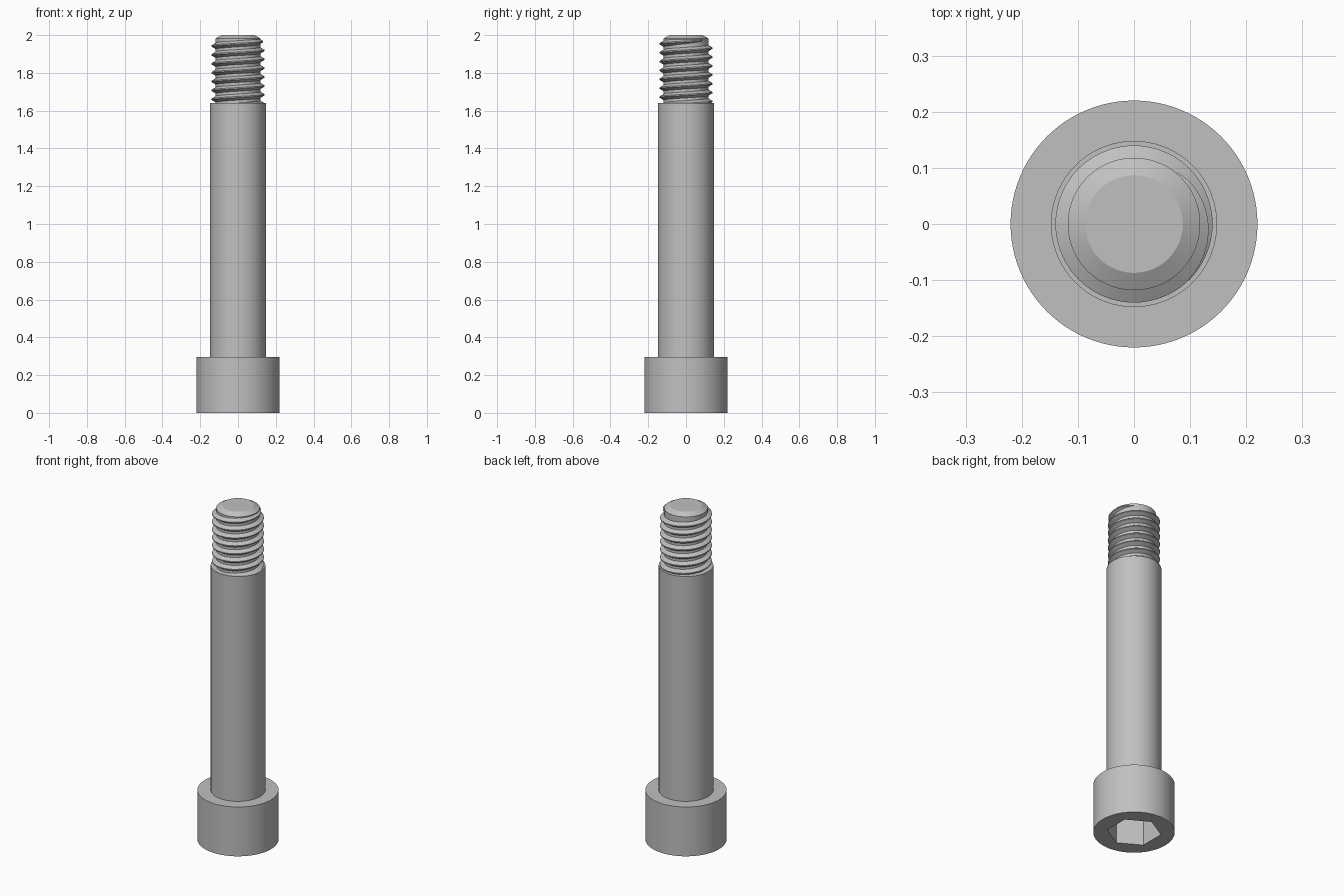
import bpy
import bmesh
import math

if "Cube" in bpy.data.objects:
    bpy.data.objects.remove(bpy.data.objects["Cube"])

SEGMENTS = 96
HEAD_R, SHOULDER_R, CREST_R, ROOT_R, TIP_R = 0.22, 0.148, 0.14, 0.118, 0.087
HEAD_TOP, SHOULDER_TOP, CHAMFER_Z, TIP_Z = 0.295, 1.64, 1.983, 2.0
SOCKET_R, SOCKET_DEPTH = 0.147, 0.16
PITCH = 0.047

steel = bpy.data.materials.new("steel grey")
steel.use_nodes = True
steel.diffuse_color = (0.53, 0.53, 0.53, 1)
steel.node_tree.nodes["Principled BSDF"].inputs["Base Color"].default_value = steel.diffuse_color


def finish(name, bm, recalc=True):
    if recalc:
        bmesh.ops.recalc_face_normals(bm, faces=bm.faces)
    mesh = bpy.data.meshes.new(name)
    bm.to_mesh(mesh)
    bm.free()
    mesh.materials.append(steel)
    obj = bpy.data.objects.new(name, mesh)
    bpy.context.collection.objects.link(obj)
    bpy.ops.object.select_all(action="DESELECT")
    obj.select_set(True)
    bpy.context.view_layer.objects.active = obj
    bpy.ops.object.shade_smooth_by_angle(angle=math.radians(25))
    return obj


def ring(bm, radius, z, count=SEGMENTS, turn=0.0):
    angles = [turn + math.tau * i / count for i in range(count)]
    return [bm.verts.new((radius * math.cos(a), radius * math.sin(a), z)) for a in angles]


def skin(bm, lower, upper):
    n = len(lower)
    for i in range(n):
        j = (i + 1) % n
        bm.faces.new((lower[i], lower[j], upper[j], upper[i]))


def lathe(bm, profile):
    rings = [ring(bm, r, z) for r, z in profile]
    for lower, upper in zip(rings, rings[1:]):
        skin(bm, lower, upper)
    return rings


def loop_edges(bm, loop):
    return [bm.edges.get((loop[i - 1], loop[i])) for i in range(len(loop))]


# Head with a hexagonal socket sunk into its underside
bm = bmesh.new()
rings = lathe(bm, [(HEAD_R, 0), (HEAD_R, HEAD_TOP)])
bm.faces.new(rings[-1])
mouth = ring(bm, SOCKET_R, 0, 6, math.radians(30))
floor = ring(bm, SOCKET_R, SOCKET_DEPTH, 6, math.radians(30))
skin(bm, mouth, floor)
bm.faces.new(floor)
bmesh.ops.triangle_fill(bm, edges=loop_edges(bm, rings[0]) + loop_edges(bm, mouth),
                        use_beauty=True, normal=(0, 0, -1))
finish("socket_head", bm)

# Plain shoulder
bm = bmesh.new()
rings = lathe(bm, [(SHOULDER_R, HEAD_TOP - 0.01), (SHOULDER_R, SHOULDER_TOP)])
bm.faces.new(rings[0])
bm.faces.new(rings[-1])
finish("shoulder", bm)

# Threaded end core with a chamfered tip
bm = bmesh.new()
rings = lathe(bm, [(ROOT_R, SHOULDER_TOP - 0.01), (ROOT_R, CHAMFER_Z), (TIP_R, TIP_Z)])
bm.faces.new(rings[0])
bm.faces.new(rings[-1])
finish("thread_core", bm)

# Right-handed thread ridge, starting inside the shoulder and fading out at the top
bm = bmesh.new()
end_angle = math.radians(50)
fade = math.radians(100)
steps_per_turn = 72
steps = 8 * steps_per_turn
previous = None
for i in range(steps + 1):
    back = math.tau * (steps - i) / steps_per_turn
    angle = end_angle - back
    z = 1.966 + PITCH * angle / math.tau
    size = max(0.02, min(1.0, back / fade)) ** 0.6
    crest = ROOT_R + (CREST_R - ROOT_R) * size
    root_half, crest_half = 0.003 + 0.0145 * size, 0.003
    section = [(ROOT_R - 0.002, -root_half), (crest, -crest_half),
               (crest, crest_half), (ROOT_R - 0.002, root_half)]
    current = [bm.verts.new((r * math.cos(angle), r * math.sin(angle), z + dz))
               for r, dz in section]
    if previous:
        skin(bm, previous, current)
    else:
        bm.faces.new(current)
    previous = current
bm.faces.new(previous)
finish("thread", bm)
